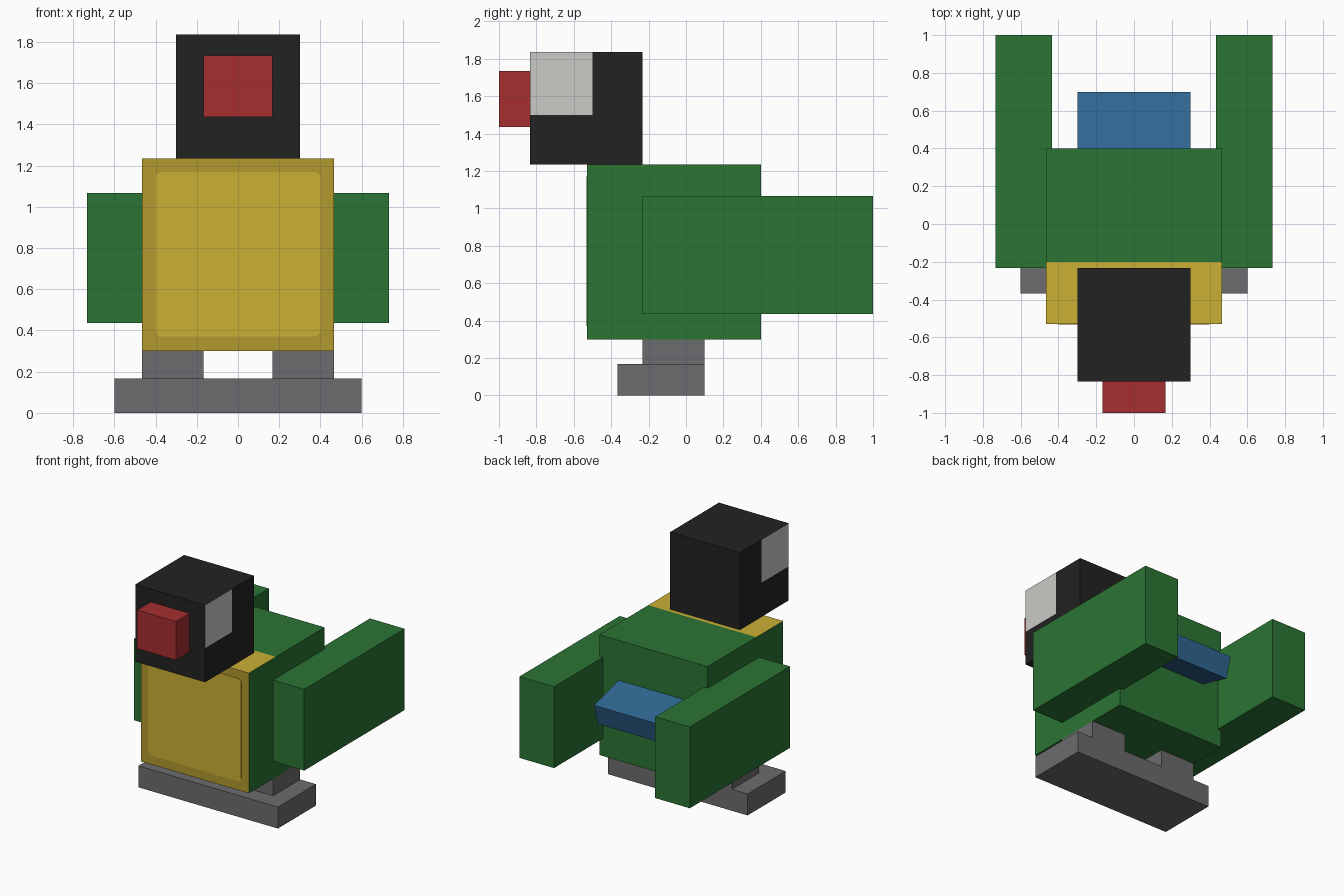
import bpy, bmesh, math
from mathutils import Matrix, Vector

cube = bpy.data.objects.get("Cube")
if cube:
    bpy.data.objects.remove(cube, do_unlink=True)


def material(name, rgb):
    """Flat material from 8-bit display values, converted to linear."""
    lin = [((c / 255 + 0.055) / 1.055) ** 2.4 for c in rgb] + [1.0]
    m = bpy.data.materials.new(name)
    m.use_nodes = True
    m.diffuse_color = lin
    m.node_tree.nodes["Principled BSDF"].inputs["Base Color"].default_value = lin
    return m


green = material("feather green", (43, 117, 52))
yellow = material("belly yellow", (203, 176, 52))
ochre = material("belly border ochre", (177, 154, 46))
black = material("head black", (34, 34, 34))
white = material("eye white", (202, 202, 198))
red = material("beak red", (165, 46, 47))
grey = material("leg grey", (108, 108, 110))
blue = material("tail blue", (48, 103, 147))


def block(name, low, high, mats, cuts=(), rule=None):
    """Box between two corners, optionally cut by planes and coloured by a rule."""
    low, high = Vector(low), Vector(high)
    centre, size = (low + high) / 2, high - low
    bm = bmesh.new()
    bmesh.ops.create_cube(bm, size=1)
    bmesh.ops.scale(bm, vec=size, verts=bm.verts)
    for axis, value in cuts:
        point, normal = Vector(), Vector()
        normal[axis] = 1
        point[axis] = value - centre[axis]
        bmesh.ops.bisect_plane(bm, geom=bm.verts[:] + bm.edges[:] + bm.faces[:],
                               plane_co=point, plane_no=normal)
    bm.normal_update()
    if rule:
        for f in bm.faces:
            f.material_index = rule(f.calc_center_median() + centre, f.normal)
    mesh = bpy.data.meshes.new(name)
    bm.to_mesh(mesh)
    bm.free()
    for m in mats:
        mesh.materials.append(m)
    obj = bpy.data.objects.new(name, mesh)
    obj.location = centre
    bpy.context.collection.objects.link(obj)
    return obj


# Body: green, with a yellow strip on top and an ochre front
def body_rule(c, n):
    if n.y < -0.5:
        return 2
    return 1 if n.z > 0.5 and c.y < -0.2 else 0


block("body", (-0.465, -0.53, 0.3), (0.465, 0.4, 1.235),
      [green, yellow, ochre], [(1, -0.2)], body_rule)

# Belly panel with softly rounded corners
panel = block("belly_panel", (-0.4, -0.533, 0.37), (0.4, -0.529, 1.17), [yellow])
bm = bmesh.new()
bm.from_mesh(panel.data)
corners = [e for e in bm.edges
           if abs((e.verts[0].co - e.verts[1].co).normalized().y) > 0.9]
bmesh.ops.bevel(bm, geom=corners, offset=0.03, segments=3, profile=0.5,
                affect='EDGES')
bm.to_mesh(panel.data)
bm.free()


# Head with an eye patch on the upper front of each side
def eye_rule(c, n):
    return int(abs(n.x) > 0.5 and c.y < -0.5 and c.z > 1.5)


block("head", (-0.3, -0.833, 1.235), (0.3, -0.233, 1.835),
      [black, white], [(1, -0.5), (2, 1.5)], eye_rule)
block("beak", (-0.167, -1, 1.435), (0.167, -0.833, 1.735), [red])

# Wings and legs on both sides
for side, s in (("left", 1), ("right", -1)):
    for part, inner, outer, y0, y1, z0, z1, mat in (
            ("wing", 0.435, 0.733, -0.233, 1.0, 0.435, 1.067, green),
            ("leg", 0.167, 0.465, -0.233, 0.1, 0.167, 0.3, grey)):
        x0, x1 = sorted((s * inner, s * outer))
        block(f"{side}_{part}", (x0, y0, z0), (x1, y1, z1), [mat])

# Foot slab
block("feet", (-0.6, -0.367, 0), (0.6, 0.1, 0.167), [grey])

# Tail, drooping backwards about its upper rear edge
tail = block("tail", (-0.3, -0.4, -0.167), (0.3, 0, 0), [blue])
tail.data.transform(Matrix.Translation(tail.location))
tail.location = (0, 0.7, 0.845)
tail.rotation_euler.x = math.radians(-15)
